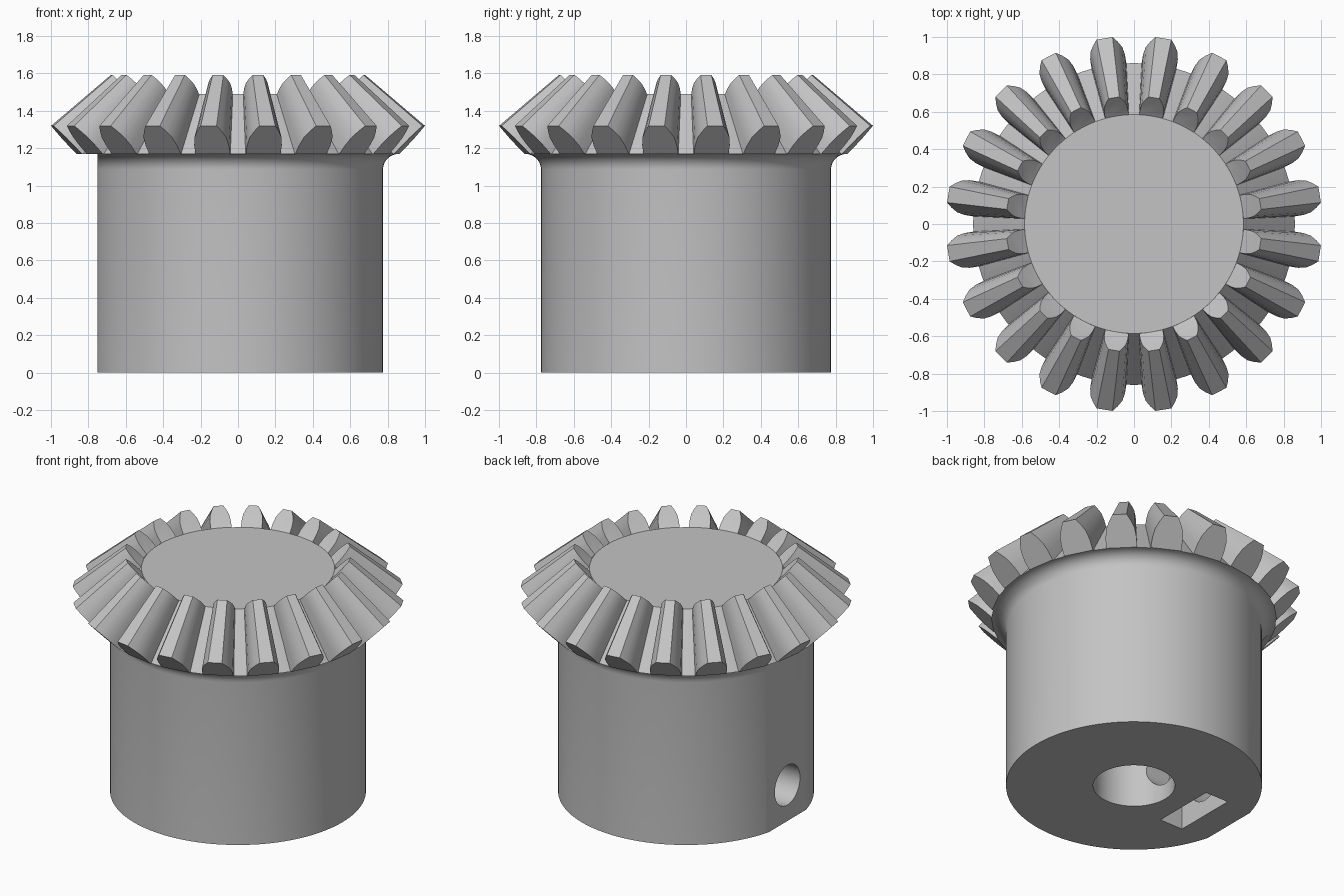
import bpy, bmesh, math
from mathutils import Matrix, Vector

cube = bpy.data.objects.get("Cube")
if cube:
    bpy.data.objects.remove(cube, do_unlink=True)

TEETH = 20
APEX = 2.17      # height where all tooth lines converge
INNER = 0.68     # scale of the small end of a tooth
BASE_Z, ROOT_R = 1.17, 0.86
TIP_Z, TIP_R = 1.32, 1.005

grey = bpy.data.materials.new("plain grey")
grey.use_nodes = True
colour = (0.55, 0.55, 0.55, 1)
grey.diffuse_color = colour
grey.node_tree.nodes["Principled BSDF"].inputs["Base Color"].default_value = colour


def make_object(name, bm):
    bmesh.ops.recalc_face_normals(bm, faces=bm.faces)
    mesh = bpy.data.meshes.new(name)
    bm.to_mesh(mesh)
    bm.free()
    obj = bpy.data.objects.new(name, mesh)
    bpy.context.collection.objects.link(obj)
    mesh.materials.append(grey)
    return obj


def activate(obj):
    bpy.ops.object.select_all(action='DESELECT')
    obj.select_set(True)
    bpy.context.view_layer.objects.active = obj


def smooth(obj):
    activate(obj)
    bpy.ops.object.shade_smooth_by_angle(angle=math.radians(25))


def lathe(name, profile, steps=128):
    bm = bmesh.new()
    verts = [bm.verts.new((r, 0, z)) for r, z in profile]
    edges = [bm.edges.new(pair) for pair in zip(verts, verts[1:])]
    bmesh.ops.spin(bm, geom=verts + edges, cent=(0, 0, 0), axis=(0, 0, 1),
                   angle=math.tau, steps=steps)
    bmesh.ops.remove_doubles(bm, verts=bm.verts, dist=1e-4)
    bmesh.ops.holes_fill(bm, edges=[e for e in bm.edges if e.is_boundary], sides=0)
    return make_object(name, bm)


def box(name, low, high):
    low, high = Vector(low), Vector(high)
    bm = bmesh.new()
    place = Matrix.Translation((low + high) / 2) @ Matrix.Diagonal((*(high - low), 1))
    bmesh.ops.create_cube(bm, size=1, matrix=place)
    return make_object(name, bm)


def cylinder(name, radius, depth, matrix):
    bm = bmesh.new()
    bmesh.ops.create_cone(bm, cap_ends=True, segments=64, radius1=radius,
                          radius2=radius, depth=depth, matrix=matrix)
    return make_object(name, bm)


def cut(obj, cutter):
    cutter.hide_render = True
    mod = obj.modifiers.new("cut", 'BOOLEAN')
    mod.operation = 'DIFFERENCE'
    mod.solver = 'EXACT'
    mod.object = cutter
    activate(obj)
    bpy.ops.object.modifier_apply(modifier=mod.name)
    bpy.data.objects.remove(cutter, do_unlink=True)


# Hub: cylinder, flared fillet and root cone in one profile
FILLET, HUB_R = 0.085, 0.775
profile = [(HUB_R, 0)]
for i in range(9):
    a = math.pi - i / 8 * math.pi / 2
    profile.append((ROOT_R + FILLET * math.cos(a),
                    BASE_Z - FILLET + FILLET * math.sin(a)))
profile.append((ROOT_R * INNER, 1.49))
hub = lathe("hub", profile)

# Side flat, shaft bore, nut slot and set screw hole
cut(hub, box("flat_cutter", (-1.2, -1, -0.1), (-0.75, 1, BASE_Z)))
cut(hub, cylinder("bore_cutter", 0.248, 2.2, Matrix.Translation((0, 0, 0))))
cut(hub, box("slot_cutter", (-0.56, -0.215, -0.1), (-0.39, 0.215, 0.45)))
cut(hub, cylinder("screw_cutter", 0.133, 0.9,
                  Matrix.Translation((-0.5, 0, 0.24)) @ Matrix.Rotation(math.pi / 2, 4, 'Y')))
smooth(hub)

# Teeth: one bulging section, tapered towards the apex and repeated round the hub
half_profile = [(0, 0.094), (0.3, 0.094), (0.58, 0.086), (0.8, 0.067), (1, 0.043)]
section = [(t, -w) for t, w in half_profile] + [(t, w) for t, w in reversed(half_profile)]
bm = bmesh.new()
for k in range(TEETH):
    turn = Matrix.Rotation((k + 0.5) * math.tau / TEETH, 4, 'Z')
    ends = []
    for scale, sink in ((1, 0), (INNER, 0.02)):
        points = [(ROOT_R + t * (TIP_R - ROOT_R), w, BASE_Z + t * (TIP_Z - BASE_Z))
                  for t, w in section]
        w = half_profile[0][1]
        points += [(0.82, w, BASE_Z + 0.005), (0.82, -w, BASE_Z + 0.005)]
        ring = []
        for i, (x, y, z) in enumerate(points):
            drop = sink if i >= len(section) else 0
            ring.append(bm.verts.new(
                turn @ Vector((x * scale, y * scale, APEX - (APEX - z) * scale - drop))))
        ends.append(ring)
    big, small = ends
    count, n = len(big), len(section)
    for i in range(count):
        j = (i + 1) % count
        bm.faces.new((big[i], big[j], small[j], small[i]))
    for ring in ends:
        bm.faces.new(ring[:n])
        bm.faces.new((ring[0], ring[n - 1], ring[n], ring[n + 1]))
teeth = make_object("gear_teeth", bm)
smooth(teeth)
